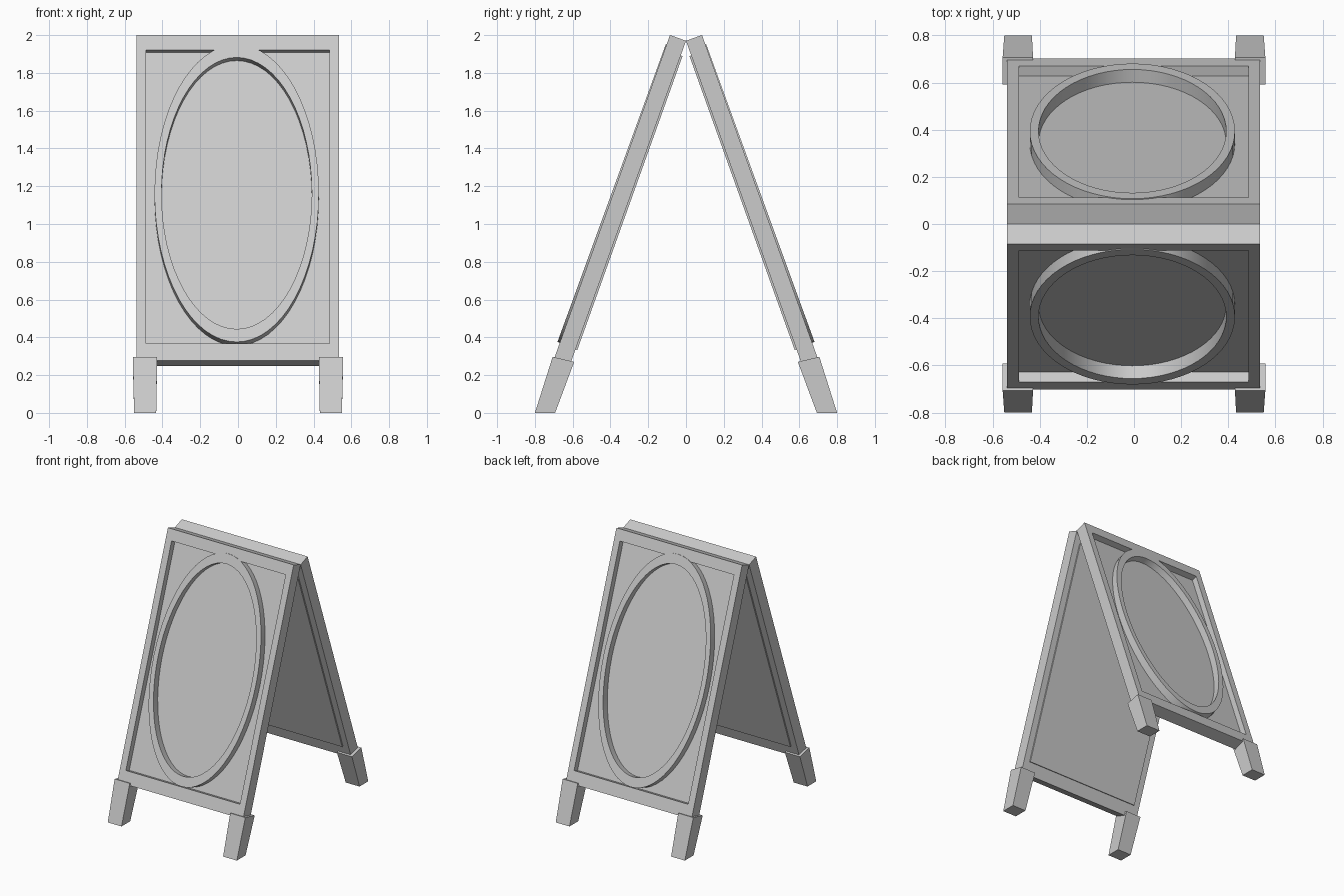
import bpy, bmesh, math

if "Cube" in bpy.data.objects:
    bpy.data.objects.remove(bpy.data.objects["Cube"])

HINGE_Z = 1.97


def place(x, u, n, tilt, side):
    """u runs down the leaning panel, n points outward from it."""
    c, s = math.cos(tilt), math.sin(tilt)
    return (x, side * (n * c + u * s), HINGE_Z - u * c + n * s)


def make_object(name, bm):
    bmesh.ops.recalc_face_normals(bm, faces=bm.faces)
    me = bpy.data.meshes.new(name)
    bm.to_mesh(me)
    bm.free()
    ob = bpy.data.objects.new(name, me)
    bpy.context.collection.objects.link(ob)
    return ob


def ring_prism(name, outer, inner, n0, n1, tilt, side):
    """Closed band between two outlines, extruded from n0 to n1."""
    bm = bmesh.new()
    loops = [[bm.verts.new(place(x, u, n, tilt, side)) for x, u in pts]
             for pts, n in ((outer, n0), (outer, n1), (inner, n1), (inner, n0))]
    count = len(outer)
    for k in range(4):
        a, b = loops[k], loops[(k + 1) % 4]
        for i in range(count):
            j = (i + 1) % count
            bm.faces.new((a[i], a[j], b[j], b[i]))
    return make_object(name, bm)


def hexahedron(name, bottom, top):
    """Six-sided block from two matching quads."""
    bm = bmesh.new()
    a = [bm.verts.new(p) for p in bottom]
    b = [bm.verts.new(p) for p in top]
    bm.faces.new(a)
    bm.faces.new(b)
    for i in range(4):
        j = (i + 1) % 4
        bm.faces.new((a[i], a[j], b[j], b[i]))
    return make_object(name, bm)


def rect(cx, hw, u0, u1):
    return [(cx - hw, u0), (cx + hw, u0), (cx + hw, u1), (cx - hw, u1)]


def ellipse(cx, cu, rx, ru, count=64):
    return [(cx + rx * math.cos(2 * math.pi * i / count),
             cu + ru * math.sin(2 * math.pi * i / count)) for i in range(count)]


PANEL_TILT = math.radians(19.7)
OVAL_TILT = math.radians(20)

for label, side in (("front", -1), ("back", 1)):
    # Rectangular frame
    opening = rect(-0.001, 0.486, 0.083, 1.735)
    ring_prism(label + "_frame", rect(-0.002, 0.536, 0, 1.83), opening,
               0, 0.09, PANEL_TILT, side)

    # Board: recessed outside, slightly raised inside
    hexahedron(label + "_board",
               [place(x, u, -0.01, PANEL_TILT, side) for x, u in opening],
               [place(x, u, 0.045, PANEL_TILT, side) for x, u in opening])

    # Oval moulding
    oval = ring_prism(label + "_oval_moulding",
                      ellipse(-0.007, 0.893, 0.435, 0.838),
                      ellipse(-0.007, 0.893, 0.398, 0.765),
                      0.03, 0.094, OVAL_TILT, side)
    bpy.ops.object.select_all(action='DESELECT')
    oval.select_set(True)
    bpy.context.view_layer.objects.active = oval
    bpy.ops.object.shade_smooth_by_angle(angle=math.radians(30))

    # Splayed feet, cut flat on the ground
    for hand, sx in (("left", -1), ("right", 1)):
        bottom = [(sx * x, side * y, 0) for x, y in
                  ((0.433, 0.693), (0.55, 0.693), (0.55, 0.80), (0.433, 0.80))]
        top = [(sx * x, side * y, z) for x, y, z in
               ((0.428, 0.592, 0.27), (0.557, 0.592, 0.27),
                (0.557, 0.706, 0.297), (0.428, 0.706, 0.297))]
        hexahedron(f"{label}_{hand}_foot", bottom, top)
